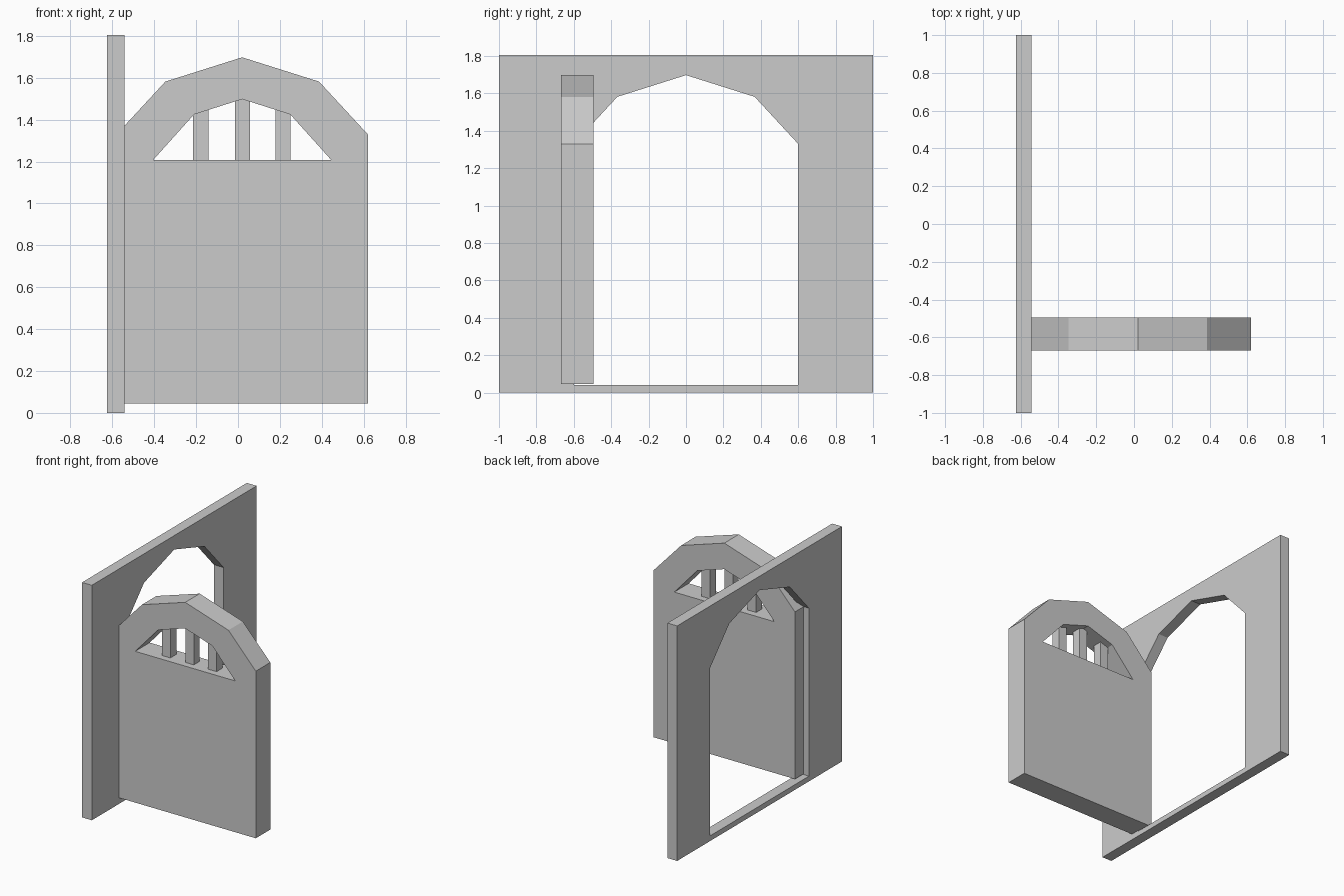
import bpy, bmesh
from mathutils import Vector

if "Cube" in bpy.data.objects:
    bpy.data.objects.remove(bpy.data.objects["Cube"])


def finish(bm, name):
    bmesh.ops.recalc_face_normals(bm, faces=bm.faces[:])
    mesh = bpy.data.meshes.new(name)
    bm.to_mesh(mesh)
    bm.free()
    obj = bpy.data.objects.new(name, mesh)
    bpy.context.collection.objects.link(obj)
    return obj


def panel(name, outline, hole, place, normal, depth):
    """Flat outline with a hole, thickened along depth."""
    bm = bmesh.new()
    for loop in (outline, hole):
        verts = [bm.verts.new(place(u, z)) for u, z in loop]
        for a, b in zip(verts, verts[1:] + verts[:1]):
            bm.edges.new((a, b))
    bmesh.ops.triangle_fill(bm, edges=bm.edges[:], use_beauty=True, normal=normal)
    ext = bmesh.ops.extrude_face_region(bm, geom=bm.faces[:])
    moved = [g for g in ext["geom"] if isinstance(g, bmesh.types.BMVert)]
    bmesh.ops.translate(bm, verts=moved, vec=depth)
    return finish(bm, name)


def box(name, x0, x1, y0, y1, z0, z1):
    bm = bmesh.new()
    bmesh.ops.create_cube(bm, size=1)
    bmesh.ops.scale(bm, verts=bm.verts, vec=(x1 - x0, y1 - y0, z1 - z0))
    bmesh.ops.translate(bm, verts=bm.verts,
                        vec=((x0 + x1) / 2, (y0 + y1) / 2, (z0 + z1) / 2))
    return finish(bm, name)


def arch(bottom):
    return [(-0.6, bottom), (0.6, bottom), (0.6, 1.33), (0.367, 1.582),
            (0, 1.698), (-0.367, 1.582), (-0.6, 1.33)]


# Wall with arched doorway and low sill
panel("wall", [(-1, 0), (1, 0), (1, 1.805), (-1, 1.805)], arch(0.04),
      lambda u, z: (-0.625, u, z), Vector((1, 0, 0)), Vector((0.083, 0, 0)))

# Open door with faceted window
window = [(-0.425, 1.208), (0.425, 1.208), (0.23, 1.425), (0, 1.498), (-0.23, 1.425)]
panel("door", arch(0.046), window,
      lambda u, z: (u + 0.02, -0.669, z), Vector((0, 1, 0)), Vector((0, 0.175, 0)))

# Window bars, ends buried in the door
for i, (x, top) in enumerate([(-0.178, 1.46), (0.021, 1.53), (0.215, 1.46)]):
    box(f"window_bar_{i + 1}", x - 0.036, x + 0.036, -0.618, -0.546, 1.19, top)
